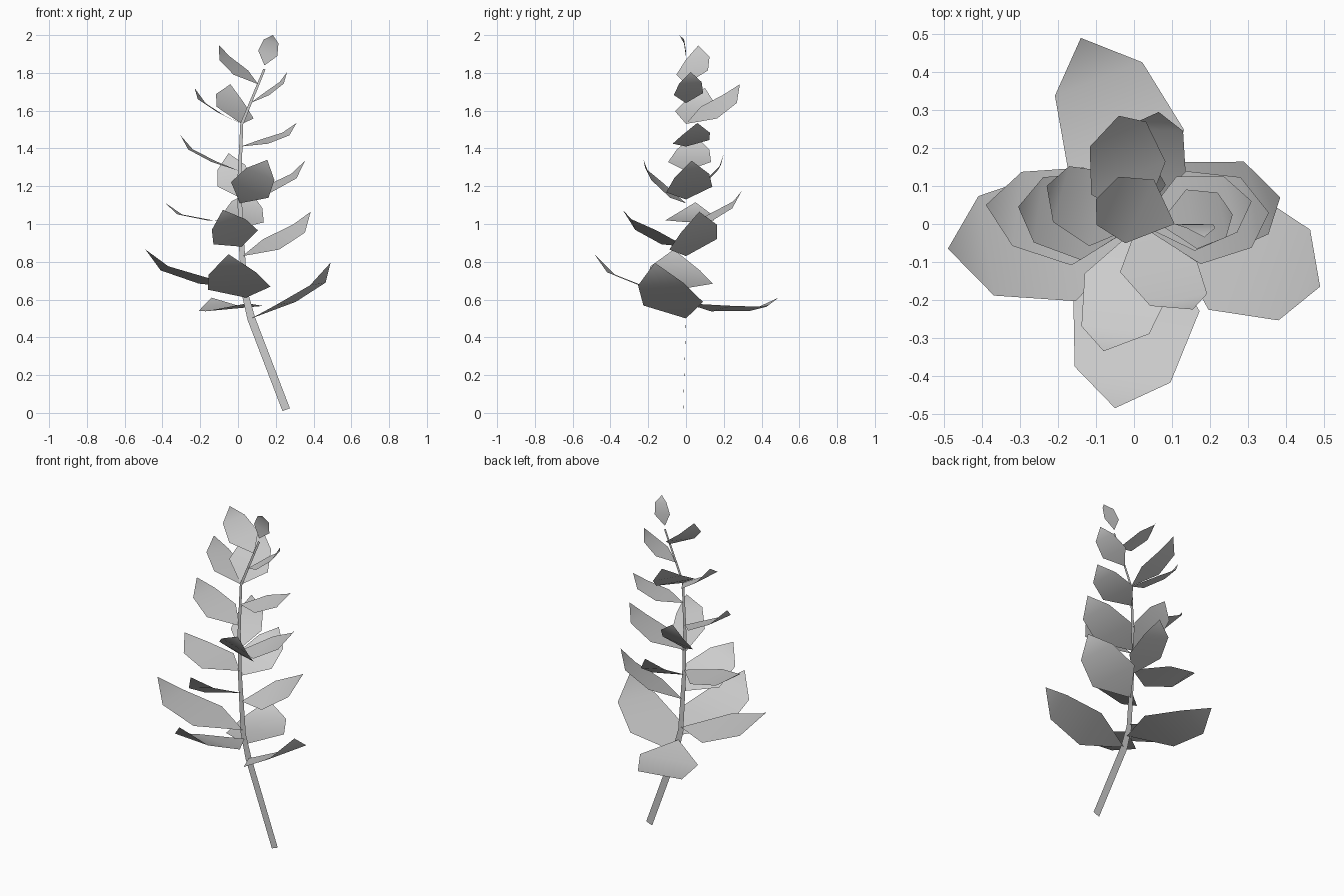
import bpy
import math
from mathutils import Vector, Matrix

cube = bpy.data.objects.get("Cube")
if cube:
    bpy.data.objects.remove(cube, do_unlink=True)

# One plain grey for the whole plant
grey = bpy.data.materials.new("light_grey")
grey.use_nodes = True
colour = (0.6, 0.6, 0.6, 1)
grey.diffuse_color = colour
grey.node_tree.nodes["Principled BSDF"].inputs["Base Color"].default_value = colour

# Stem centre line: x, z, width
STEM = [(0.255, 0.017, 0.042), (0.07, 0.5, 0.042), (0.035, 0.64, 0.034),
        (0.012, 1.0, 0.026), (0.008, 1.25, 0.02), (0.02, 1.53, 0.016), (0.14, 1.82, 0.012)]


def add_mesh(name, verts, faces):
    mesh = bpy.data.meshes.new(name)
    mesh.from_pydata(verts, [], faces)
    mesh.materials.append(grey)
    mesh.shade_smooth()
    obj = bpy.data.objects.new(name, mesh)
    bpy.context.collection.objects.link(obj)
    return obj


def stem_x(z):
    """Stem centre at a given height."""
    for (xa, za, _), (xb, zb, _) in zip(STEM, STEM[1:]):
        if z <= zb:
            return xa + (xb - xa) * (z - za) / (zb - za)
    return STEM[-1][0]


def add_stem():
    """Flat ribbon following the bent centre line."""
    points = [Vector((x, 0, z)) for x, z, _ in STEM]
    points[0].y = -0.015
    verts = []
    for i, p in enumerate(points):
        along = points[min(i + 1, len(points) - 1)] - points[max(i - 1, 0)]
        across = Vector((along.z, 0, -along.x)).normalized() * STEM[i][2] / 2
        verts += [p - across, p + across]
    faces = [(i, i + 1, i + 3, i + 2) for i in range(0, len(verts) - 2, 2)]
    add_mesh("stem", verts, faces)


def add_leaf(name, base_z, tip, roll):
    """Six-cornered leaf that sags below the line from stem to tip."""
    base, tip = Vector((stem_x(base_z), 0, base_z)), Vector(tip)
    axis = tip - base
    length = axis.length
    side = Vector((0, 0, 1)).cross(axis).normalized()
    side = Matrix.Rotation(math.radians(-roll), 3, axis) @ side
    normal = axis.normalized().cross(side)
    pairs = []
    for along, half, sag in ((0.38, 0.31, 0.075), (0.77, 0.235, 0.1)):
        mid = base + axis * along - normal * sag * length
        pairs += [mid - side * half * length, mid + side * half * length]
    add_mesh(name, [base] + pairs + [tip], [(0, 1, 2), (1, 3, 4, 2), (3, 5, 4)])


# Leaves from bottom to top: height on stem, tip, roll in degrees
LEAVES = {
    "left": [(0.5, (0.49, -0.165, 0.795), -4), (0.83, (0.385, 0.07, 1.065), -14),
             (1.13, (0.355, 0.03, 1.335), -8), (1.41, (0.31, 0.06, 1.535), -6),
             (1.64, (0.26, 0.025, 1.805), -5)],
    "right": [(0.66, (-0.49, -0.065, 0.865), -5), (1.01, (-0.39, 0.05, 1.115), 0),
              (1.28, (-0.305, 0.045, 1.47), 0), (1.53, (-0.23, 0.1, 1.72), -10),
              (1.74, (-0.1, 0.065, 1.945), 10)],
    "front": [(0.61, (-0.05, -0.485, 0.84), -3), (0.88, (-0.08, -0.335, 1.075), -20),
              (1.11, (0.155, -0.225, 1.34), 30)],
    "back": [(0.58, (-0.14, 0.49, 0.61), 5), (0.98, (0.065, 0.295, 1.175), -15),
             (1.14, (-0.05, 0.2, 1.375), 15), (1.53, (-0.04, 0.285, 1.74), -20)],
    "top": [(1.84, (0.185, -0.035, 2.0), -126)],
}

add_stem()
for place, leaves in LEAVES.items():
    for number, (height, tip, roll) in enumerate(leaves, 1):
        add_leaf(f"{place}_leaf_{number}", height, tip, roll)
